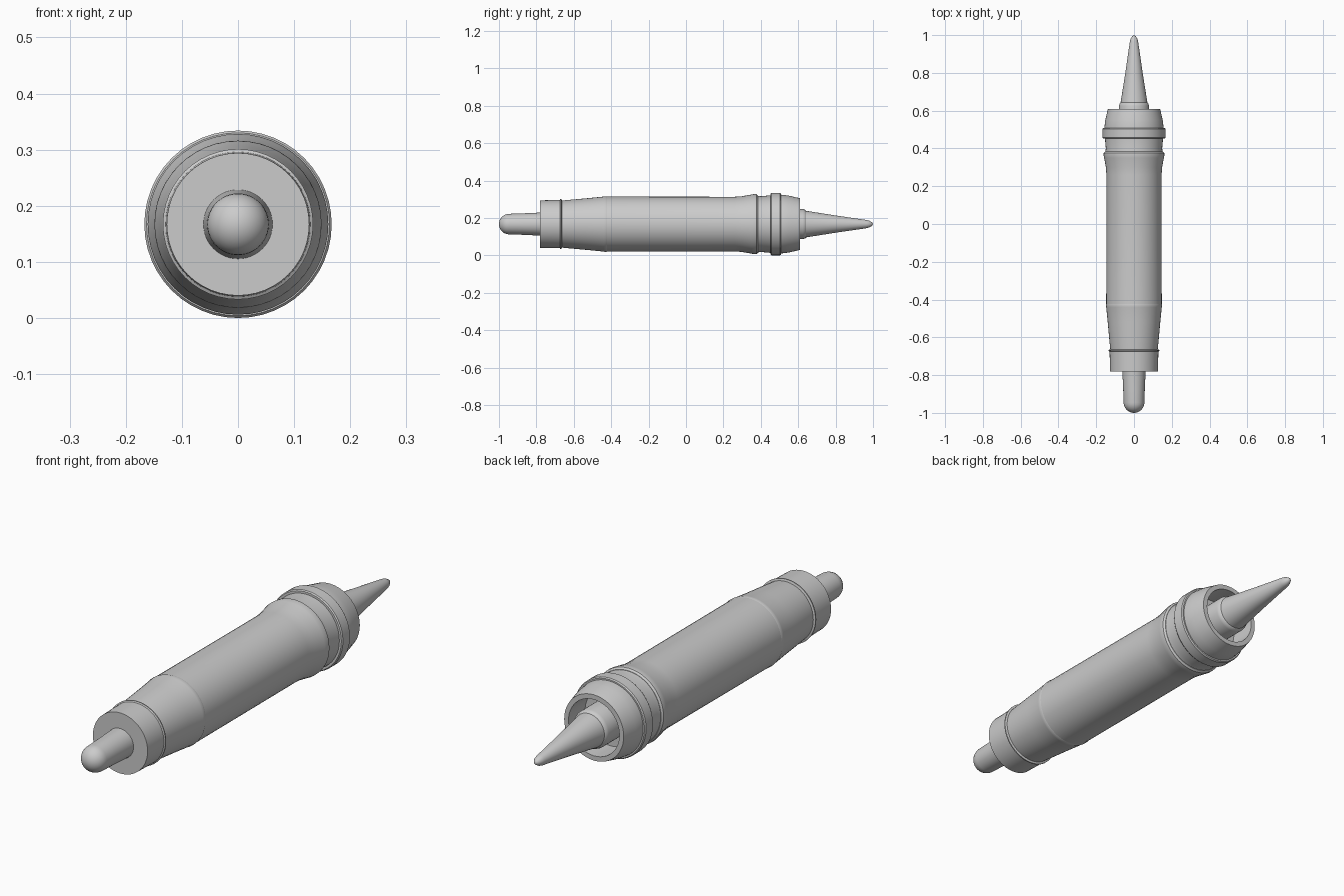
import bpy, bmesh, math

if "Cube" in bpy.data.objects:
    bpy.data.objects.remove(bpy.data.objects["Cube"])

AXIS_Z = 0.167
SEGMENTS = 48


def lathe(name, profile, closed=False):
    """Revolve (y, radius) points around the long axis."""
    bm = bmesh.new()
    rings = []
    for y, r in profile:
        if r == 0:
            rings.append([bm.verts.new((0, y, AXIS_Z))] * SEGMENTS)
        else:
            rings.append([bm.verts.new((r * math.cos(math.tau * i / SEGMENTS), y,
                                        AXIS_Z + r * math.sin(math.tau * i / SEGMENTS)))
                          for i in range(SEGMENTS)])
    pairs = list(zip(rings, rings[1:]))
    if closed:
        pairs.append((rings[-1], rings[0]))
    for a, b in pairs:
        for i in range(SEGMENTS):
            j = (i + 1) % SEGMENTS
            bm.faces.new(dict.fromkeys((a[i], a[j], b[j], b[i])))
    bmesh.ops.recalc_face_normals(bm, faces=bm.faces)
    mesh = bpy.data.meshes.new(name)
    bm.to_mesh(mesh)
    bm.free()
    obj = bpy.data.objects.new(name, mesh)
    bpy.context.collection.objects.link(obj)
    bpy.ops.object.select_all(action='DESELECT')
    obj.select_set(True)
    bpy.context.view_layer.objects.active = obj
    bpy.ops.object.shade_smooth_by_angle(angle=math.radians(35))
    return obj


# Rounded push rod at the front end
dome = [(-0.945 - 0.055 * math.sin(t), 0.055 * math.cos(t))
        for t in (math.pi / 2 * k / 8 for k in range(7, -1, -1))]
lathe("push_button", [(-1.0, 0)] + dome + [(-0.88, 0.057), (-0.77, 0.062), (-0.77, 0)])

# Short end cap
lathe("end_cap", [(-0.78, 0), (-0.78, 0.127), (-0.675, 0.129), (-0.672, 0.134),
                  (-0.667, 0.134), (-0.664, 0.127), (-0.66, 0)])

# Tapered rear grip
lathe("rear_taper", [(-0.67, 0), (-0.67, 0.125), (-0.62, 0.130), (-0.52, 0.139),
                     (-0.44, 0.147), (-0.43, 0.149), (-0.42, 0.146), (-0.42, 0)])

# Long barrel, flared toward the tip end
lathe("barrel", [(-0.43, 0), (-0.43, 0.147), (0.26, 0.146), (0.30, 0.149),
                 (0.35, 0.158), (0.365, 0.161), (0.377, 0.160), (0.384, 0.153), (0.384, 0)])

# Neck groove between barrel and head
lathe("neck", [(0.38, 0), (0.38, 0.152), (0.40, 0.149), (0.455, 0.154), (0.47, 0.154), (0.47, 0)])

# Raised collar ring
lathe("collar_ring", [(0.452, 0.14), (0.452, 0.163), (0.457, 0.167), (0.503, 0.167),
                      (0.508, 0.163), (0.508, 0.14)], closed=True)

# Tapered head with an open recess around the tip
lathe("head", [(0.46, 0), (0.46, 0.156), (0.51, 0.157), (0.55, 0.152), (0.61, 0.138),
               (0.61, 0.118), (0.50, 0.118), (0.50, 0)])

# Pointed tip with a small base flange
lathe("tip", [(0.49, 0), (0.49, 0.08), (0.625, 0.080), (0.638, 0.076), (0.642, 0.071),
              (0.80, 0.046), (0.965, 0.022), (0.98, 0.018), (0.995, 0.009), (1.0, 0)])
